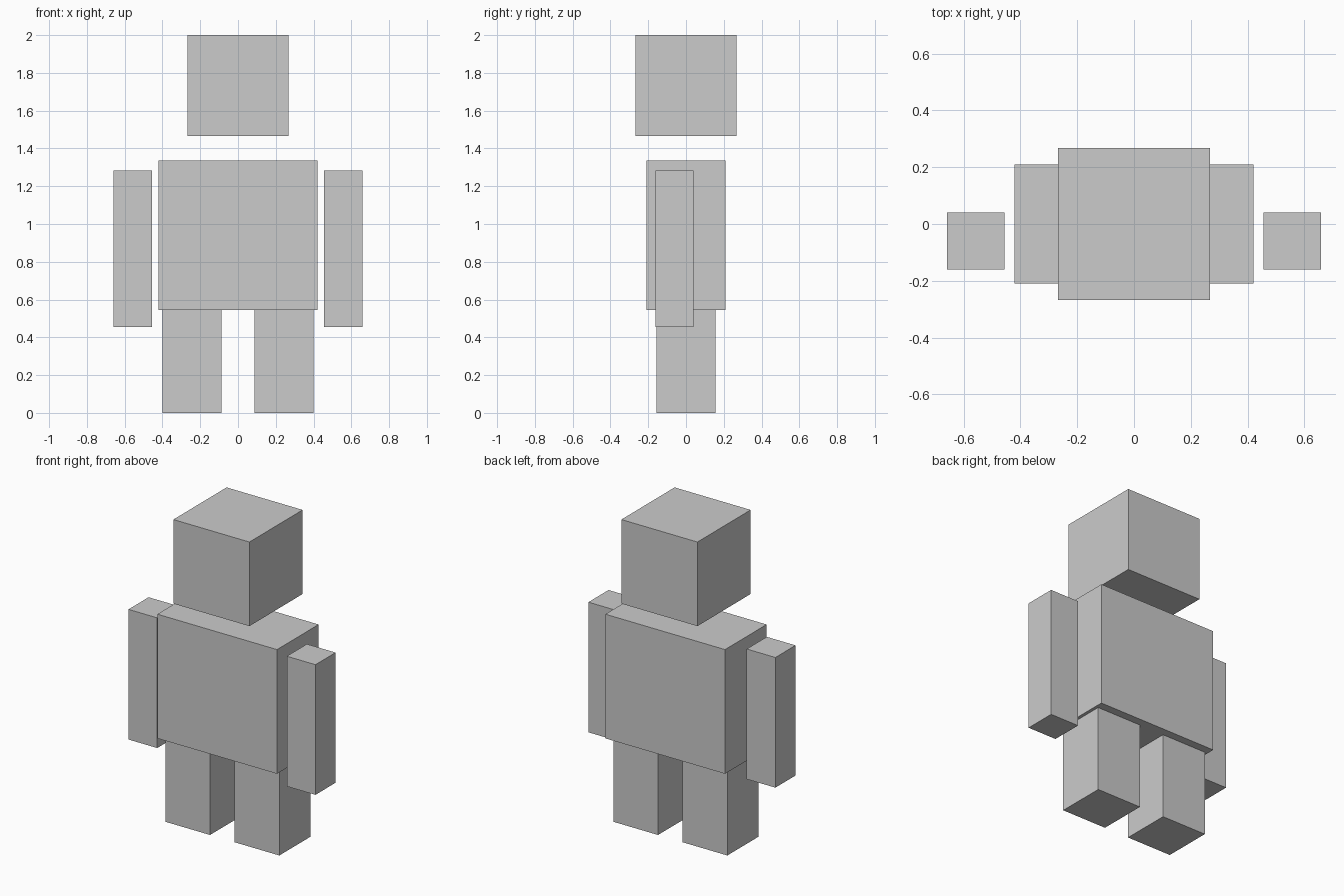
import bpy

cube = bpy.data.objects.get("Cube")
if cube:
    bpy.data.objects.remove(cube, do_unlink=True)

GREY = (0.6, 0.6, 0.6, 1.0)
grey = bpy.data.materials.new("light grey")
grey.use_nodes = True
grey.diffuse_color = GREY
grey.node_tree.nodes["Principled BSDF"].inputs["Base Color"].default_value = GREY


def box(name, centre, size):
    """Flat-faced box with its scale applied."""
    bpy.ops.mesh.primitive_cube_add(size=1, location=centre)
    obj = bpy.context.object
    obj.name = name
    obj.scale = size
    bpy.ops.object.transform_apply(location=False, rotation=False, scale=True)
    obj.data.materials.append(grey)
    return obj


# Floating head and torso
box("head", (0, 0, 1.733), (0.535, 0.535, 0.535))
box("torso", (0, 0, 0.94), (0.842, 0.418, 0.79))

# Arms hang free beside the torso, legs meet its underside
for side, sign in (("left", 1), ("right", -1)):
    box(f"{side}_arm", (sign * 0.557, -0.06, 0.87), (0.202, 0.202, 0.828))
    box(f"{side}_leg", (sign * 0.244, 0, 0.273), (0.314, 0.314, 0.546))
